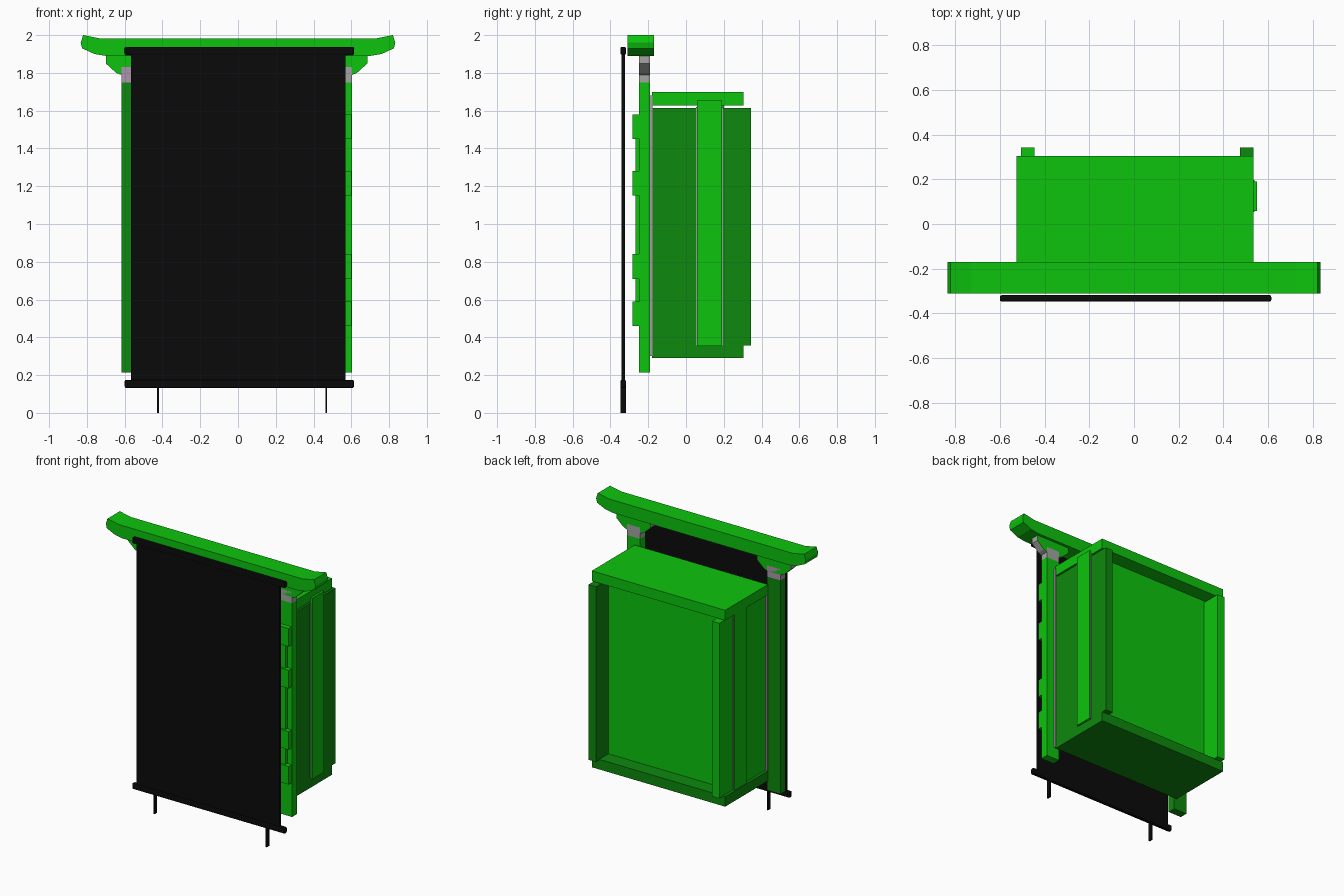
import bpy
import bmesh

cube = bpy.data.objects.get("Cube")
if cube:
    bpy.data.objects.remove(cube, do_unlink=True)


def material(name, color):
    m = bpy.data.materials.new(name)
    m.use_nodes = True
    m.diffuse_color = (*color, 1)
    bsdf = m.node_tree.nodes["Principled BSDF"]
    bsdf.inputs["Base Color"].default_value = (*color, 1)
    bsdf.inputs["Roughness"].default_value = 0.6
    return m


GREEN = material("bright green", (0.004, 0.55, 0.004))
DARK = material("dark green", (0.004, 0.25, 0.004))
BLACK = material("black", (0.003, 0.003, 0.003))
GREY = material("grey", (0.36, 0.38, 0.36))
MAUVE = material("pale mauve", (0.42, 0.3, 0.42))


def finish(bm, name, mats):
    bmesh.ops.recalc_face_normals(bm, faces=bm.faces)
    mesh = bpy.data.meshes.new(name)
    bm.to_mesh(mesh)
    bm.free()
    for m in mats:
        mesh.materials.append(m)
    obj = bpy.data.objects.new(name, mesh)
    bpy.context.collection.objects.link(obj)
    return obj


def box(name, xs, ys, zs, mat, bevel=0):
    """Box given by its extents on each axis."""
    bm = bmesh.new()
    bmesh.ops.create_cube(bm, size=1)
    for v in bm.verts:
        for i, (lo, hi) in enumerate((xs, ys, zs)):
            v.co[i] = lo if v.co[i] < 0 else hi
    obj = finish(bm, name, [mat])
    if bevel:
        mod = obj.modifiers.new("Bevel", "BEVEL")
        mod.width = bevel
        mod.segments = 2
    return obj


def extrude_profile(name, points, ys, mats):
    """Outline in x and z, extruded along y."""
    bm = bmesh.new()
    face = bm.faces.new([bm.verts.new((x, ys[0], z)) for x, z in points])
    ext = bmesh.ops.extrude_face_region(bm, geom=[face])
    verts = [g for g in ext["geom"] if isinstance(g, bmesh.types.BMVert)]
    bmesh.ops.translate(bm, verts=verts, vec=(0, ys[1] - ys[0], 0))
    return finish(bm, name, mats)


# Top beam with upswept ends
half = [(0.70, 1.89), (0.76, 1.90), (0.825, 1.93), (0.833, 1.96), (0.82, 2.0), (0.795, 1.995), (0.73, 1.982)]
extrude_profile("top_beam", half + [(-x, z) for x, z in reversed(half)], (-0.31, -0.17), [GREEN])

# Posts, collars and stepped brackets
POST_Y = (-0.248, -0.19)
for side, center, post_mat, collar_mat in (("left", 0.55, GREEN, GREY), ("right", -0.565, DARK, MAUVE)):
    xs = (center - 0.053, center + 0.053)
    box(side + "_post", xs, POST_Y, (0.215, 1.75), post_mat)
    box(side + "_collar", xs, POST_Y, (1.75, 1.83), collar_mat)
    arm = [(0.055, 1.79), (0.08, 1.80), (0.135, 1.85), (0.135, 1.90)]
    outline = [(center + x, z) for x, z in arm] + [(center - x, z) for x, z in reversed(arm)]
    bracket = extrude_profile(side + "_bracket", outline, POST_Y, [GREEN, collar_mat])
    for poly in bracket.data.polygons:
        if abs(poly.normal.y) < 0.5:
            poly.material_index = 1

# Front rails and upright slats
for i, z in enumerate((0.46, 0.71, 1.15, 1.45)):
    box(f"front_rail_{i + 1}", (-0.55, 0.60), (-0.283, -0.245), (z, z + 0.13), GREEN)
for side, x in (("left", 0.53), ("right", -0.53)):
    box(side + "_front_slat", (x - 0.035, x + 0.035), (-0.268, -0.24), (0.47, 1.45), GREEN)

# Cabinet boards
box("cabinet_front_board", (-0.52, 0.54), (-0.192, -0.178), (0.30, 1.68), MAUVE)
box("cabinet_top", (-0.525, 0.535), (-0.18, 0.305), (1.627, 1.70), GREEN)
box("cabinet_bottom", (-0.525, 0.535), (-0.18, 0.305), (0.29, 0.362), DARK)
box("cabinet_left_side", (0.475, 0.535), (-0.18, 0.343), (0.358, 1.615), DARK)
box("cabinet_right_side", (-0.505, -0.445), (-0.18, 0.343), (0.358, 1.615), GREEN)
box("cabinet_back_panel", (-0.46, 0.49), (0.17, 0.20), (0.35, 1.64), GREEN)

# Upright battens on the cabinet sides, each on a thin backing plate
for side, xs, backing in (("left", (0.53, 0.55), (0.53, 0.539)), ("right", (-0.52, -0.50), (-0.509, -0.50))):
    box(side + "_batten", xs, (0.058, 0.19), (0.355, 1.655), GREEN)
    box(side + "_batten_backing", backing, (0.053, 0.196), (0.358, 1.62), MAUVE)

# Black hanging screen with bars and feet
box("screen", (-0.567, 0.568), (-0.342, -0.322), (0.15, 1.92), BLACK)
for name, zs in (("screen_top_bar", (1.895, 1.938)), ("screen_bottom_bar", (0.132, 0.175))):
    box(name, (-0.60, 0.614), (-0.347, -0.318), zs, BLACK, 0.008)
for side, x in (("left", 0.467), ("right", -0.424)):
    box(side + "_screen_foot", (x - 0.005, x + 0.005), (-0.347, -0.318), (0, 0.14), BLACK)
